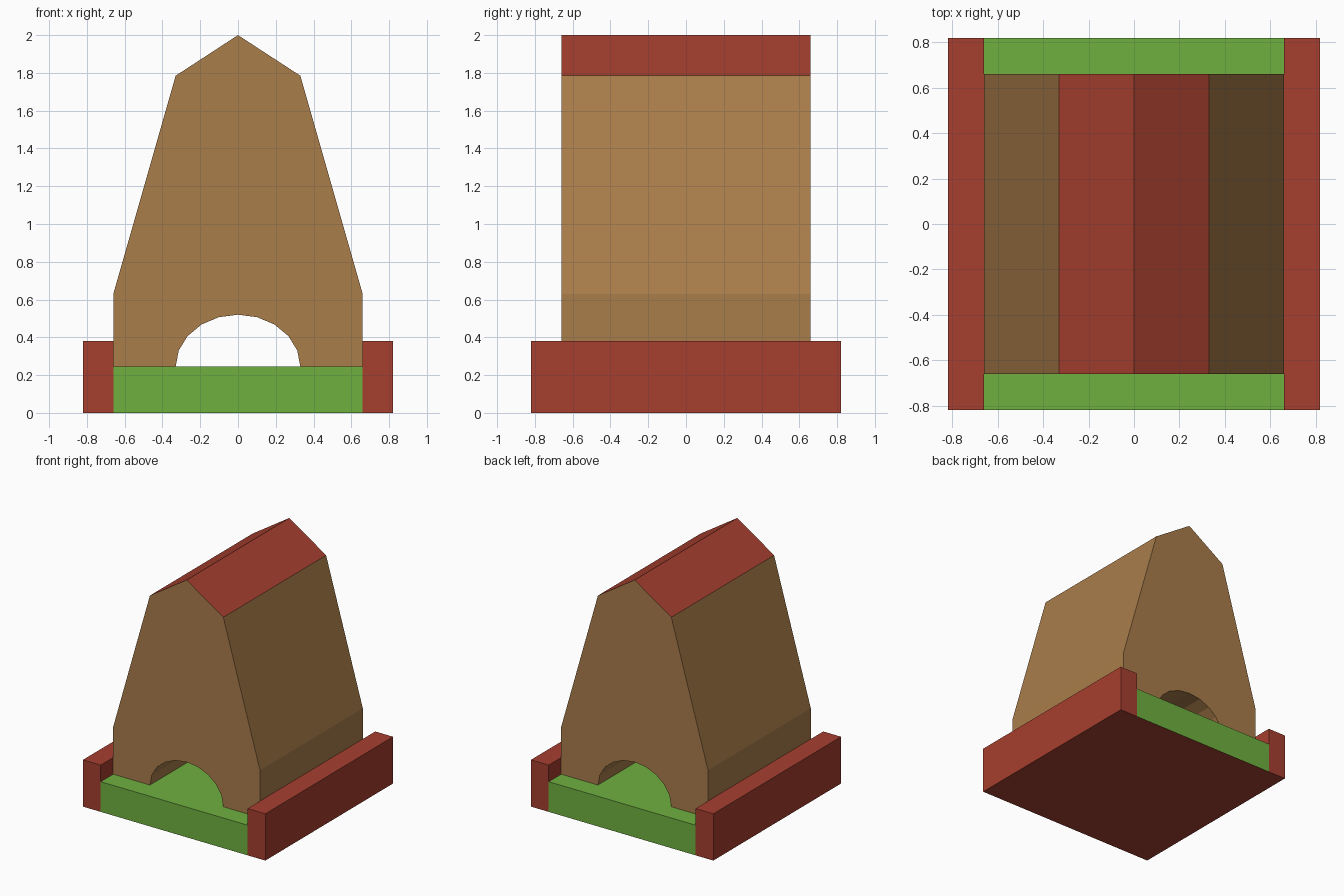
import bpy, bmesh, math

if "Cube" in bpy.data.objects:
    bpy.data.objects.remove(bpy.data.objects["Cube"])


def material(name, color):
    m = bpy.data.materials.new(name)
    m.diffuse_color = (*color, 1)
    m.use_nodes = True
    m.node_tree.nodes["Principled BSDF"].inputs["Base Color"].default_value = m.diffuse_color
    return m


BROWN = material("brown_wall", (0.40, 0.205, 0.07))
RED = material("red_trim", (0.38, 0.05, 0.028))
GREEN = material("green_floor", (0.162, 0.434, 0.051))


def extrude_profile(name, points, half_depth, mats, pick=None):
    """Extrude an xz profile along y; pick(normal) chooses a face's material slot."""
    bm = bmesh.new()
    face = bm.faces.new([bm.verts.new((x, -half_depth, z)) for x, z in points])
    ext = bmesh.ops.extrude_face_region(bm, geom=[face], use_keep_orig=True)
    moved = [v for v in ext["geom"] if isinstance(v, bmesh.types.BMVert)]
    bmesh.ops.translate(bm, verts=moved, vec=(0, 2 * half_depth, 0))
    bmesh.ops.recalc_face_normals(bm, faces=bm.faces)
    bm.normal_update()
    if pick:
        for f in bm.faces:
            f.material_index = pick(f.normal)
    mesh = bpy.data.meshes.new(name)
    bm.to_mesh(mesh)
    bm.free()
    for m in mats:
        mesh.materials.append(m)
    obj = bpy.data.objects.new(name, mesh)
    bpy.context.collection.objects.link(obj)
    return obj


def rect(x0, x1, z0, z1):
    return [(x0, z0), (x1, z0), (x1, z1), (x0, z1)]


W, D, FLOOR = 0.66, 0.82, 0.245

# Green floor slab with a red underside
extrude_profile("floor", rect(-W, W, 0, FLOOR), D, [GREEN, RED],
                lambda n: int(n.z < -0.9))

# Red side rails
for side, s in (("left", -1), ("right", 1)):
    x0, x1 = sorted((s * W, s * D))
    extrude_profile(side + "_rail", rect(x0, x1, 0, 0.38), D, [RED])

# House body with an arched tunnel and red roof slopes
outline = [(W, FLOOR), (W, 0.63), (0.33, 1.785), (0, 2),
           (-0.33, 1.785), (-W, 0.63), (-W, FLOOR)]
STEPS = 10
arch = [(-0.33 * math.cos(math.pi * i / STEPS),
         FLOOR + 0.275 * math.sin(math.pi * i / STEPS)) for i in range(STEPS + 1)]
extrude_profile("house_body", outline + arch, W, [BROWN, RED],
                lambda n: int(n.z > 0.7))
